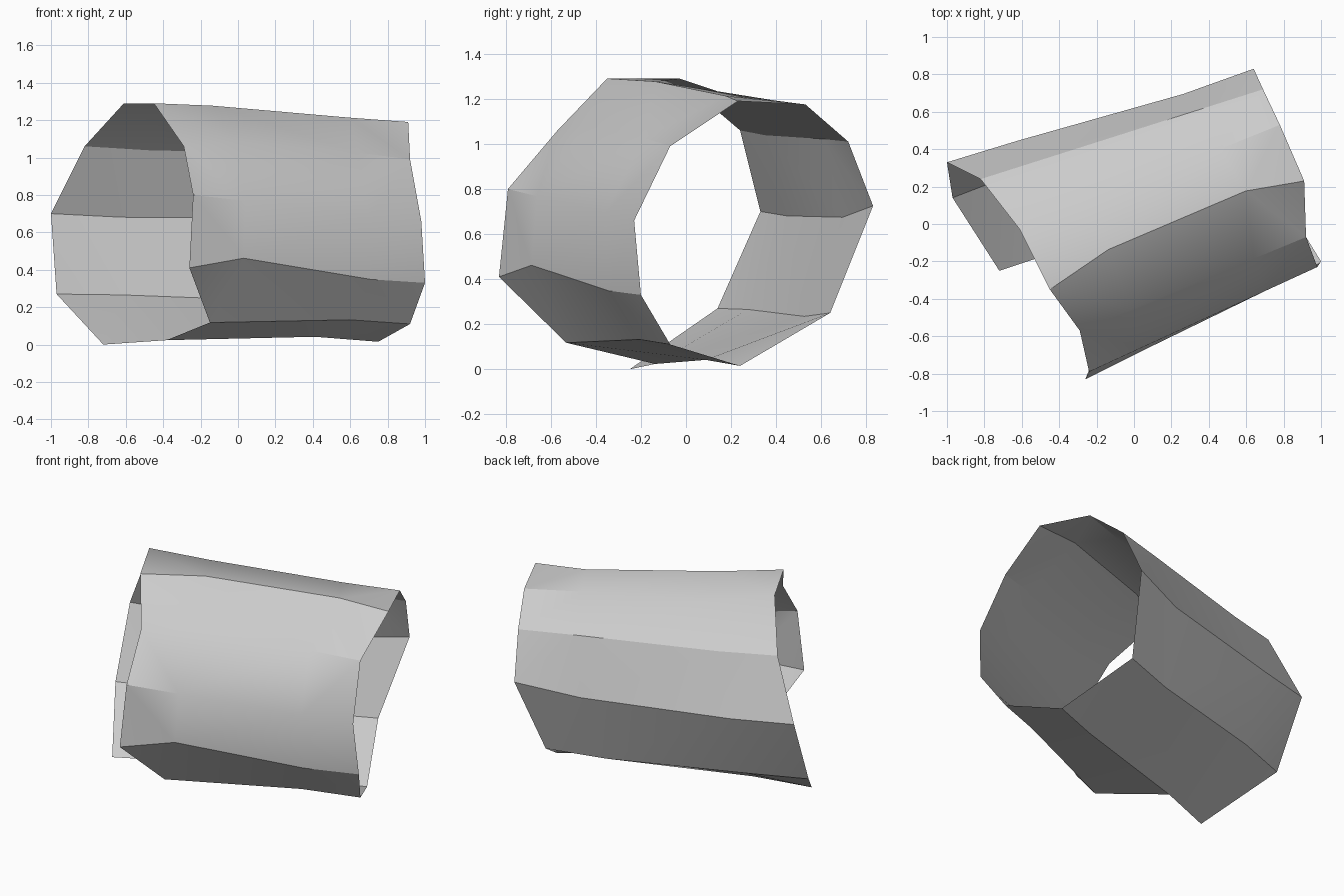
import bpy
import bmesh
from math import radians
from mathutils import Vector

if "Cube" in bpy.data.objects:
    bpy.data.objects.remove(bpy.data.objects["Cube"], do_unlink=True)


def make_material(name, colour):
    material = bpy.data.materials.new(name)
    material.use_nodes = True
    material.diffuse_color = colour
    shader = next(n for n in material.node_tree.nodes if n.type == "BSDF_PRINCIPLED")
    shader.inputs["Base Color"].default_value = colour
    return material


# Strips run along the sleeve: left-end point, right-end point,
# then the (y, z) bend of the two inner stations away from a straight line
STRIPS = {
    "top_front": ((-.45, -.35, 1.29), (.91, .23, 1.19), (.08, .01), (.08, 0)),
    "upper_front": ((-.29, -.57, 1.06), (.92, -.07, .99), (0, .04), (0, .02)),
    "middle_front": ((-.24, -.79, .8), (.98, -.23, .66), (0, 0), (0, 0)),
    "lower_front": ((-.26, -.83, .41), (1, -.2, .33), (0, .07), (0, 0)),
    "bottom_front": ((-.47, -.67, .12), (.92, -.07, .11), (0, 0), (0, .02)),
    "bottom": ((-.72, -.25, 0), (.75, .24, .015), (0, .02), (-.04, .03)),
    "lower_back": ((-.97, .14, .27), (.55, .64, .25), (.02, 0), (0, -.02)),
    "middle_back": ((-1, .33, .7), (.64, .83, .725), (0, -.025), (-.02, -.045)),
    "upper_back": ((-.82, .24, 1.06), (.69, .72, 1.01), (0, -.01), (0, 0)),
    "top_back": ((-.61, -.03, 1.29), (.78, .53, 1.175), (.04, -.03), (0, -.01)),
}
STATIONS = (.23, .77)


def build_strip(bm, left, right, *bends):
    left, right = Vector(left), Vector(right)
    inner = [left.lerp(right, t) + Vector((0, *bend))
             for t, bend in zip(STATIONS, bends)]
    return [bm.verts.new(point) for point in (left, *inner, right)]


# Open tube skin joining neighbouring strips
bm = bmesh.new()
strips = [build_strip(bm, *strip) for strip in STRIPS.values()]
for strip, following in zip(strips, strips[1:] + strips[:1]):
    for i in range(len(strip) - 1):
        bm.faces.new((strip[i], following[i], following[i + 1], strip[i + 1]))

# Torn notch at the lower front of the left end
corner = strips[list(STRIPS).index("bottom_front")][0]
lower = strips[list(STRIPS).index("lower_front")]
inner_corner = strips[list(STRIPS).index("bottom_front")][1]
bmesh.ops.delete(bm, geom=[corner], context="VERTS")
bm.faces.new((lower[0], inner_corner, lower[1]))
bmesh.ops.recalc_face_normals(bm, faces=bm.faces)
bmesh.ops.triangulate(bm, faces=bm.faces)

mesh = bpy.data.meshes.new("open_sleeve")
bm.to_mesh(mesh)
bm.free()
mesh.materials.append(make_material("light grey", (.6, .6, .6, 1)))
sleeve = bpy.data.objects.new("open_sleeve", mesh)
bpy.context.collection.objects.link(sleeve)

# Soft shading with crisp creases between the strips
bpy.context.view_layer.objects.active = sleeve
sleeve.select_set(True)
bpy.ops.object.shade_smooth_by_angle(angle=radians(30))
